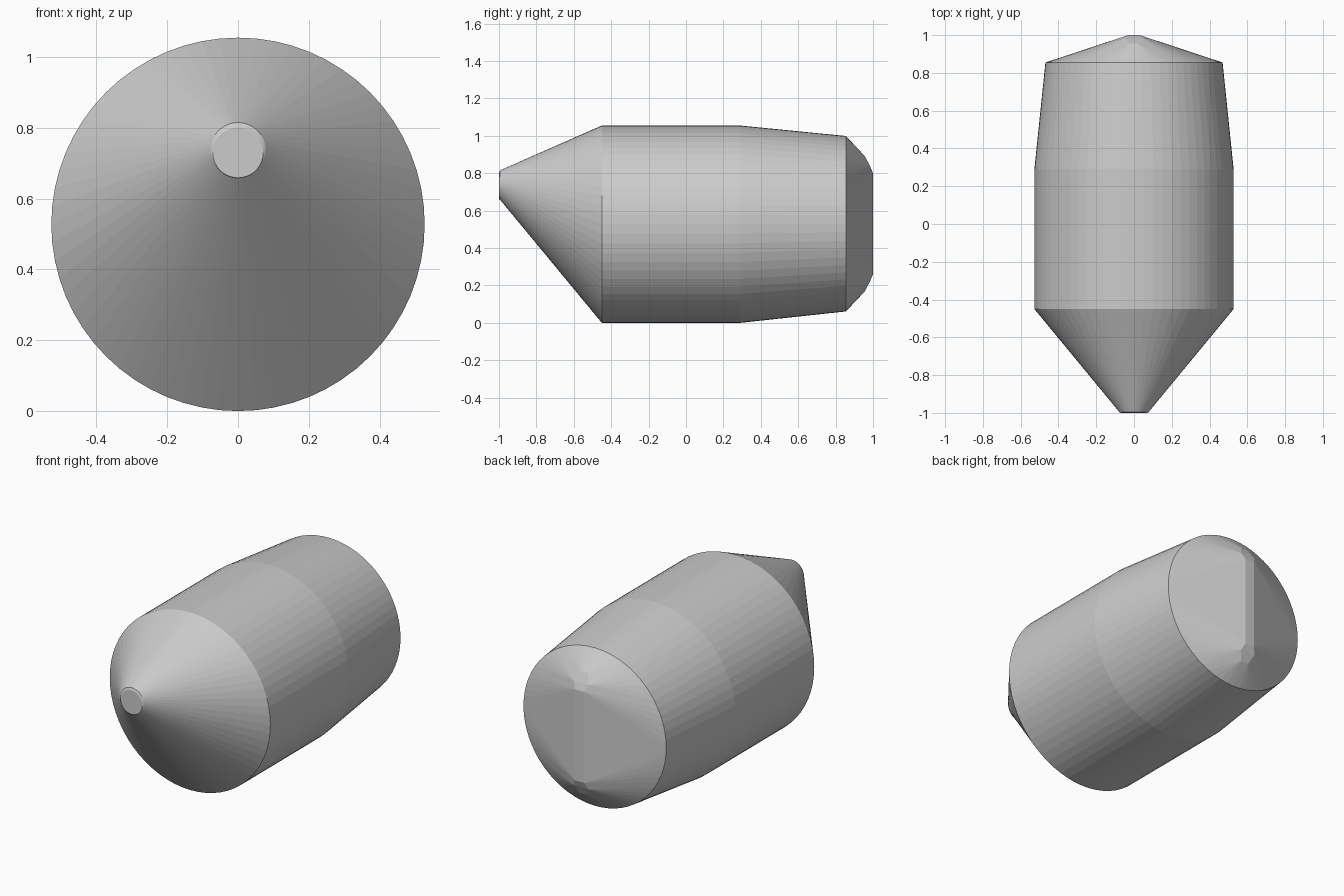
import bpy, bmesh
from math import sin, cos, pi

if "Cube" in bpy.data.objects:
    bpy.data.objects.remove(bpy.data.objects["Cube"])

SIDES = 64


def finish(bm, name):
    bmesh.ops.recalc_face_normals(bm, faces=bm.faces)
    # outward direction check against the part's centre
    c = sum((v.co for v in bm.verts), bm.verts[:][0].co * 0) / len(bm.verts)
    if sum((f.calc_center_median() - c).dot(f.normal) for f in bm.faces) < 0:
        bmesh.ops.reverse_faces(bm, faces=bm.faces)
    mesh = bpy.data.meshes.new(name)
    bm.to_mesh(mesh)
    bm.free()
    obj = bpy.data.objects.new(name, mesh)
    bpy.context.collection.objects.link(obj)
    return obj


def ring(bm, y, r, z):
    return [bm.verts.new((r * cos(2 * pi * i / SIDES), y, z + r * sin(2 * pi * i / SIDES)))
            for i in range(SIDES)]


def loft(name, sections, cap_front=False):
    bm = bmesh.new()
    rings = [ring(bm, *s) for s in sections]
    for a, b in zip(rings, rings[1:]):
        for i in range(SIDES):
            j = (i + 1) % SIDES
            bm.faces.new((a[i], a[j], b[j], b[i]))
    if cap_front:
        bm.faces.new(rings[0])
    return finish(bm, name)


# sections: y, radius, centre height
FRONT = (-0.45, 0.5275, 0.5275)
REAR = (0.855, 0.469, 0.53)

# off-centre tapered nose with a flat tip
loft("nose_cone", [(-1.0, 0.071, 0.73), (-0.995, 0.078, 0.737), FRONT], True)

# straight barrel with a slight rear taper
loft("barrel", [FRONT, (0.29, 0.5275, 0.5275), REAR])

# wedge tail: hull of the rear ring and a vertical ridge with bevelled ends
bm = bmesh.new()
ring(bm, *REAR)
for sx in (-1, 1):
    for sz in (-1, 1):
        for x, y, z in ((0.03, 1.0, 0.27), (0.048, 0.983, 0.31), (0.025, 0.955, 0.363)):
            bm.verts.new((sx * x, y, 0.53 + sz * z))
bmesh.ops.convex_hull(bm, input=bm.verts)
bm.normal_update()
inner = [f for f in bm.faces if abs(f.normal.y) > 0.99 and f.calc_center_median().y < 0.86]
bmesh.ops.delete(bm, geom=inner, context='FACES')
finish(bm, "wedge_tail")
